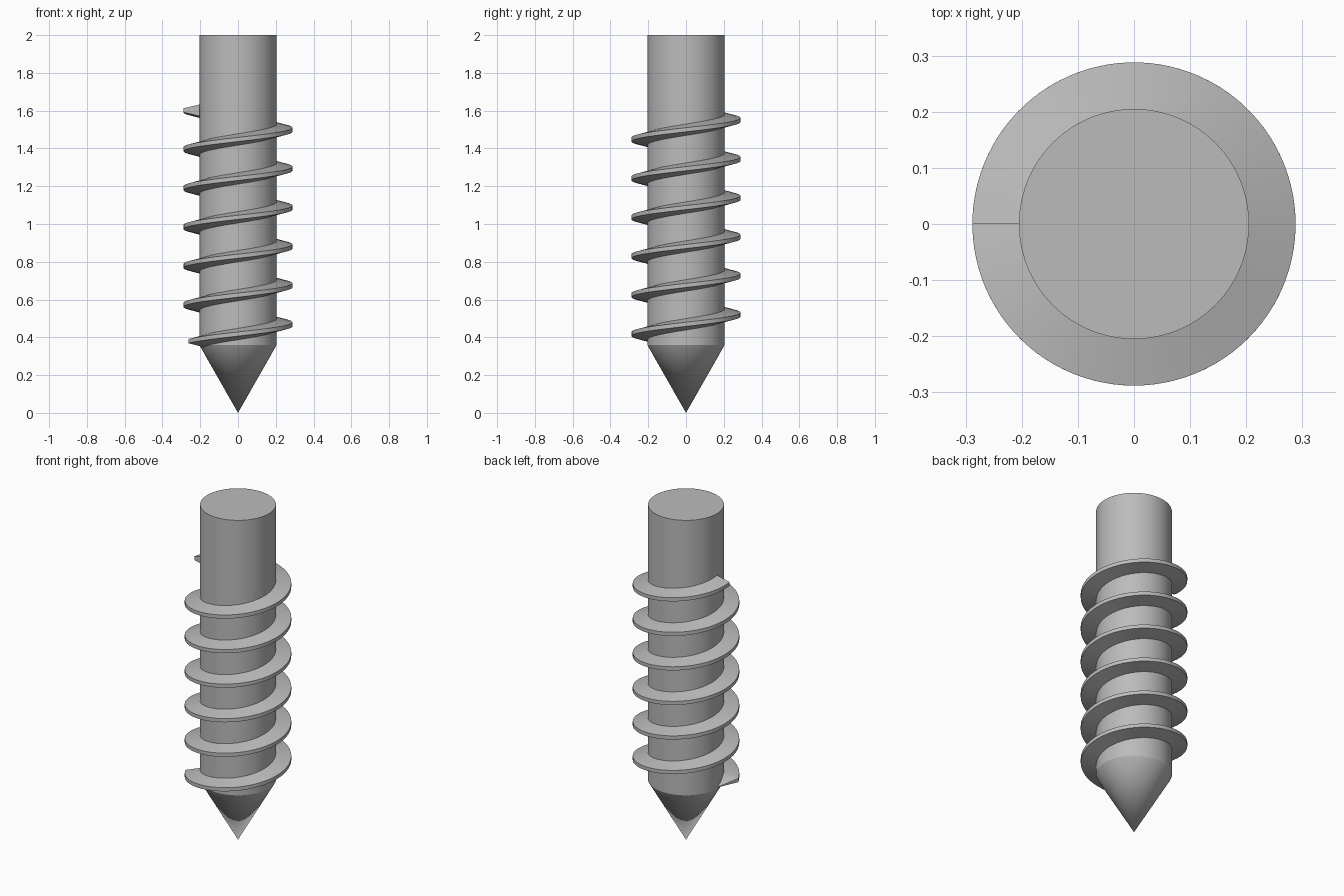
import bpy, bmesh
from math import pi, cos, sin, radians

CORE_R, THREAD_R, SEAM_Z, TOP_Z = 0.205, 0.288, 0.36, 2.0
PITCH, END_Z, TURNS = 0.206, 1.602, 6
SIDES = 96

cube = bpy.data.objects.get("Cube")
if cube:
    bpy.data.objects.remove(cube, do_unlink=True)

steel = bpy.data.materials.new("grey steel")
steel.use_nodes = True
grey = (0.5, 0.5, 0.5, 1)
steel.diffuse_color = grey
steel.node_tree.nodes["Principled BSDF"].inputs["Base Color"].default_value = grey


def finish(name, bm):
    """Turn a bmesh into a smooth-shaded object with sharp edges kept."""
    bmesh.ops.recalc_face_normals(bm, faces=bm.faces)
    mesh = bpy.data.meshes.new(name)
    bm.to_mesh(mesh)
    bm.free()
    mesh.materials.append(steel)
    obj = bpy.data.objects.new(name, mesh)
    bpy.context.collection.objects.link(obj)
    bpy.ops.object.select_all(action='DESELECT')
    obj.select_set(True)
    bpy.context.view_layer.objects.active = obj
    bpy.ops.object.shade_smooth_by_angle(angle=radians(25))


def polar(r, a, z):
    return (r * cos(a), r * sin(a), z)


# Shank with pointed tip
bm = bmesh.new()
tip = bm.verts.new((0, 0, 0))
rings = [[bm.verts.new(polar(CORE_R, 2 * pi * i / SIDES, z)) for i in range(SIDES)]
         for z in (SEAM_Z, TOP_Z)]
low, high = rings
for i in range(SIDES):
    j = (i + 1) % SIDES
    bm.faces.new((tip, low[j], low[i]))
    bm.faces.new((low[i], low[j], high[j], high[i]))
bm.faces.new(high)
finish("shank", bm)

# Helical thread: tapered trapezoid section, swept counter-clockwise upward
INNER_R = CORE_R - 0.008
START = radians(24)


def section(bm, turn_angle, scale=1.0):
    a = pi + turn_angle
    z = END_Z - PITCH * TURNS + PITCH * turn_angle / (2 * pi)
    outer = INNER_R + (THREAD_R - INNER_R) * scale
    points = ((INNER_R, -0.032), (outer, -0.011), (outer, 0.011), (INNER_R, 0.032))
    return [bm.verts.new(polar(r, a, z + h * scale)) for r, h in points]


bm = bmesh.new()
steps = TURNS * SIDES
# Short run-in, then the full-size thread
loops = [section(bm, 0.0, 0.08)]
loops += [section(bm, START + (2 * pi * TURNS - START) * i / steps)
          for i in range(steps + 1)]
for a, b in zip(loops, loops[1:]):
    for k in range(4):
        n = (k + 1) % 4
        bm.faces.new((a[k], a[n], b[n], b[k]))
bm.faces.new(loops[0])
bm.faces.new(loops[-1])
finish("thread", bm)
